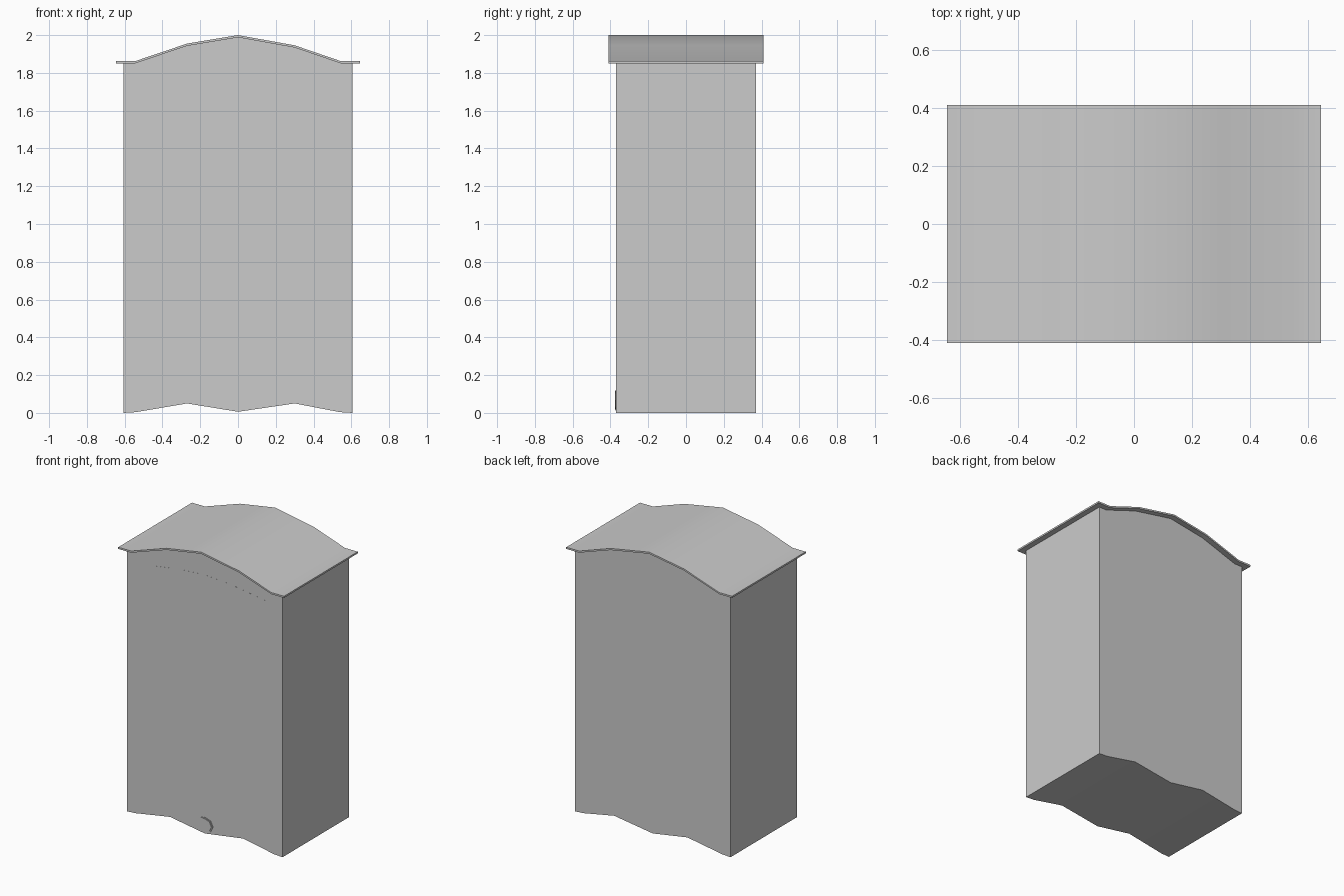
import bpy, bmesh, math

if "Cube" in bpy.data.objects:
    bpy.data.objects.remove(bpy.data.objects["Cube"])


def extrude_profile(name, points, y0, y1, smooth=True):
    """Prism from an (x, z) outline, running from y0 to y1."""
    bm = bmesh.new()
    front = [bm.verts.new((x, y0, z)) for x, z in points]
    back = [bm.verts.new((x, y1, z)) for x, z in points]
    n = len(points)
    bm.faces.new(front)
    bm.faces.new(back[::-1])
    for i in range(n):
        j = (i + 1) % n
        bm.faces.new((front[j], front[i], back[i], back[j]))
    bmesh.ops.recalc_face_normals(bm, faces=bm.faces)
    me = bpy.data.meshes.new(name)
    bm.to_mesh(me)
    bm.free()
    ob = bpy.data.objects.new(name, me)
    bpy.context.collection.objects.link(ob)
    if smooth:
        bpy.ops.object.select_all(action='DESELECT')
        ob.select_set(True)
        bpy.context.view_layer.objects.active = ob
        bpy.ops.object.shade_smooth_by_angle(angle=math.radians(30))
    return ob


# Arched curve shared by the cornice and the cabinet top
arch = [(-0.545, 1.862), (-0.27, 1.955), (0, 2.0), (0.3, 1.946), (0.545, 1.862)]
T = 0.012

# Cabinet body with scalloped plinth
bottom = [(-0.605, 0), (-0.54, 0.004), (-0.27, 0.05), (0, 0.006),
          (0.3, 0.05), (0.54, 0.004), (0.605, 0)]
top = [(-0.605, 1.851)] + [(x, z - T + 0.001) for x, z in arch] + [(0.605, 1.851)]
extrude_profile("cabinet_body", bottom + top[::-1], -0.37, 0.37)

# Thin overhanging cornice roof
upper = [(-0.645, 1.862)] + arch + [(0.645, 1.862)]
lower = [(x, z - T) for x, z in upper]
extrude_profile("cornice_roof", lower + upper[::-1], -0.41, 0.41)

# Almost flush door panel with gently arched top
door = [(-0.475, 0.175), (0.475, 0.175), (0.475, 1.77), (0.2, 1.812),
        (0, 1.825), (-0.2, 1.812), (-0.475, 1.77)]
extrude_profile("door_panel", door, -0.3705, -0.36, smooth=False)

# Octagonal rosette at the base, stepped in two layers
for name, r, y in (("rosette_rim", 1.0, -0.374), ("rosette_face", 0.87, -0.377)):
    octagon = [(0.066 * r * math.cos(i * math.pi / 4),
                0.067 + 0.055 * r * math.sin(i * math.pi / 4)) for i in range(8)]
    extrude_profile(name, octagon, y, -0.36, smooth=False)
